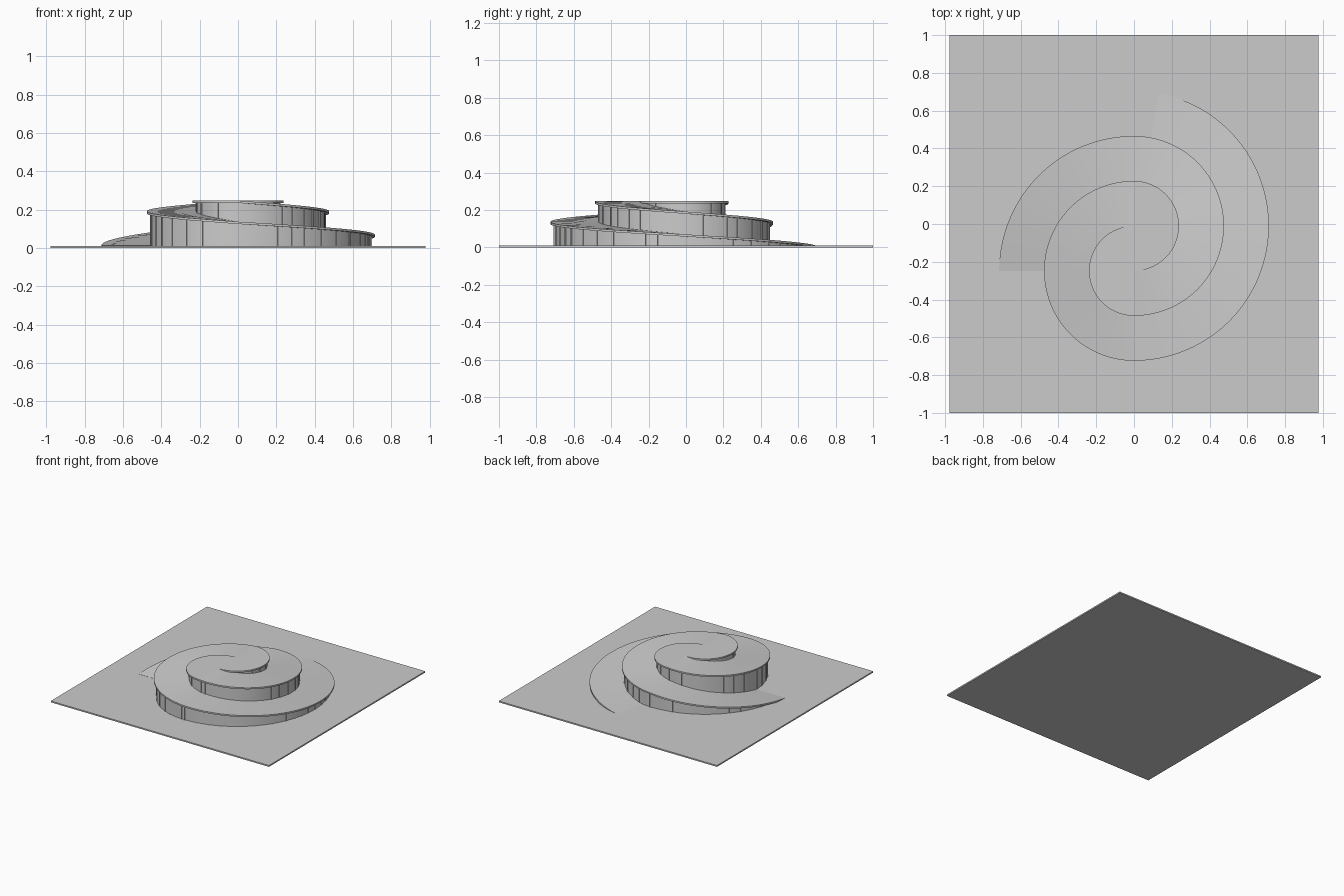
import bpy, bmesh, math, random

if "Cube" in bpy.data.objects:
    bpy.data.objects.remove(bpy.data.objects["Cube"])

random.seed(4)
PLATE = 0.011      # base plate thickness
SLAB = 0.012       # roof ramp thickness
TOP = 0.247
MID = 0.137
INSET = 0.02       # wall set back from the roof edge
STEP = 0.238       # width of each ramp
CENTRE = {"R": (0, -0.01), "L": (0, -0.248)}


def lerp(a, b, t):
    return a + (b - a) * t


def point(side, r, t):
    # t runs clockwise along a half circle on the right or left side
    start = 90 if side == "R" else -90
    a = math.radians(start - 180 * t)
    cx, cy = CENTRE[side]
    return cx + r * math.cos(a), cy + r * math.sin(a)


def arc_solid(name, side, r0, r1, t0, t1, low, high):
    # curved bar with a rectangular section between two height functions
    n = max(4, round(64 * (t1 - t0)))
    bm = bmesh.new()
    rings = []
    for i in range(n + 1):
        t = lerp(t0, t1, i / n)
        a, b = point(side, r0, t), point(side, r1, t)
        rings.append([bm.verts.new((*a, low(t))), bm.verts.new((*b, low(t))),
                      bm.verts.new((*b, high(t))), bm.verts.new((*a, high(t)))])
    for p, q in zip(rings, rings[1:]):
        for k in range(4):
            m = (k + 1) % 4
            bm.faces.new((p[k], p[m], q[m], q[k]))
    bm.faces.new(rings[0])
    bm.faces.new(rings[-1][::-1])
    return finish(name, bm)


def finish(name, bm, smooth=True):
    bmesh.ops.recalc_face_normals(bm, faces=bm.faces)
    me = bpy.data.meshes.new(name)
    bm.to_mesh(me)
    bm.free()
    ob = bpy.data.objects.new(name, me)
    bpy.context.collection.objects.link(ob)
    if smooth:
        bpy.ops.object.select_all(action="DESELECT")
        ob.select_set(True)
        bpy.context.view_layer.objects.active = ob
        bpy.ops.object.shade_smooth_by_angle()
    return ob


def ramp(name, side, r0, r1, t0, height):
    arc_solid(name, side, max(r0 - INSET, 0.001), r1, t0, 1,
              lambda t: max(0.001, height(t) - SLAB), height)


def facade(name, side, r, t0, t1, low, roof):
    # glazed wall under a roof edge, with unevenly spaced mullions
    r -= INSET
    under = lambda t: max(low(t) + 0.0005, roof(t) - SLAB / 2)
    arc_solid(name + "_wall", side, r - 0.006, r, t0, t1, low, under)
    bm = bmesh.new()
    t = t0 + 0.01
    w = 0.004
    while t < t1:
        if under(t) - low(t) > 0.012:
            dt = w / (math.pi * r)
            vs = []
            for z in (low(t), under(t)):
                for rr, tt in ((r - 0.008, t - dt), (r + 0.004, t - dt),
                               (r + 0.004, t + dt), (r - 0.008, t + dt)):
                    vs.append(bm.verts.new((*point(side, rr, tt), z)))
            for f in ((0, 1, 2, 3), (4, 5, 6, 7), (0, 1, 5, 4), (1, 2, 6, 5),
                      (2, 3, 7, 6), (3, 0, 4, 7)):
                bm.faces.new([vs[k] for k in f])
        t += random.uniform(0.06, 0.12) / (math.pi * r)
    finish(name + "_mullions", bm, False)


# base plate
bm = bmesh.new()
bmesh.ops.create_cube(bm, size=1)
for v in bm.verts:
    v.co = (v.co.x * 1.955, v.co.y * 2, (v.co.z + 0.5) * PLATE)
finish("base_plate", bm, False)

# roof heights along each half turn
ground = lambda t: 0.0
long_low = lambda t: lerp(0.003, MID, t)
short_low = lambda t: lerp(PLATE + 0.001, MID, (t - 0.5) * 2)
upper = lambda t: lerp(MID, TOP, t)
flat = lambda t: TOP
R1, R2, R3 = STEP, STEP * 2, STEP * 3

# two interlocking spiral roof ramps
ramp("long_ramp_lower", "R", R2, R3, 0, long_low)
ramp("long_ramp_upper", "L", R1, R2, 0, upper)
ramp("long_ramp_top", "R", 0, R1, 0, flat)
ramp("short_ramp_lower", "L", R2, R3, 0.5, short_low)
ramp("short_ramp_upper", "R", R1, R2, 0, upper)
ramp("short_ramp_top", "L", 0, R1, 0, flat)

# glazed walls, standing on the plate outside and on the ramp below inside
facade("long_outer", "R", R3, 0.06, 1, ground, long_low)
facade("long_front", "L", R2, 0, 0.5, ground, upper)
facade("long_back", "L", R2, 0.5, 1, lambda t: short_low(t) - 0.004, upper)
facade("long_top", "R", R1, 0, 1, lambda t: upper(t) - 0.004, flat)
facade("short_outer", "L", R3, 0.55, 1, ground, short_low)
facade("short_inner", "R", R2, 0, 1, lambda t: max(0, long_low(t) - 0.004), upper)
facade("short_top", "L", R1, 0, 1, lambda t: upper(t) - 0.004, flat)
